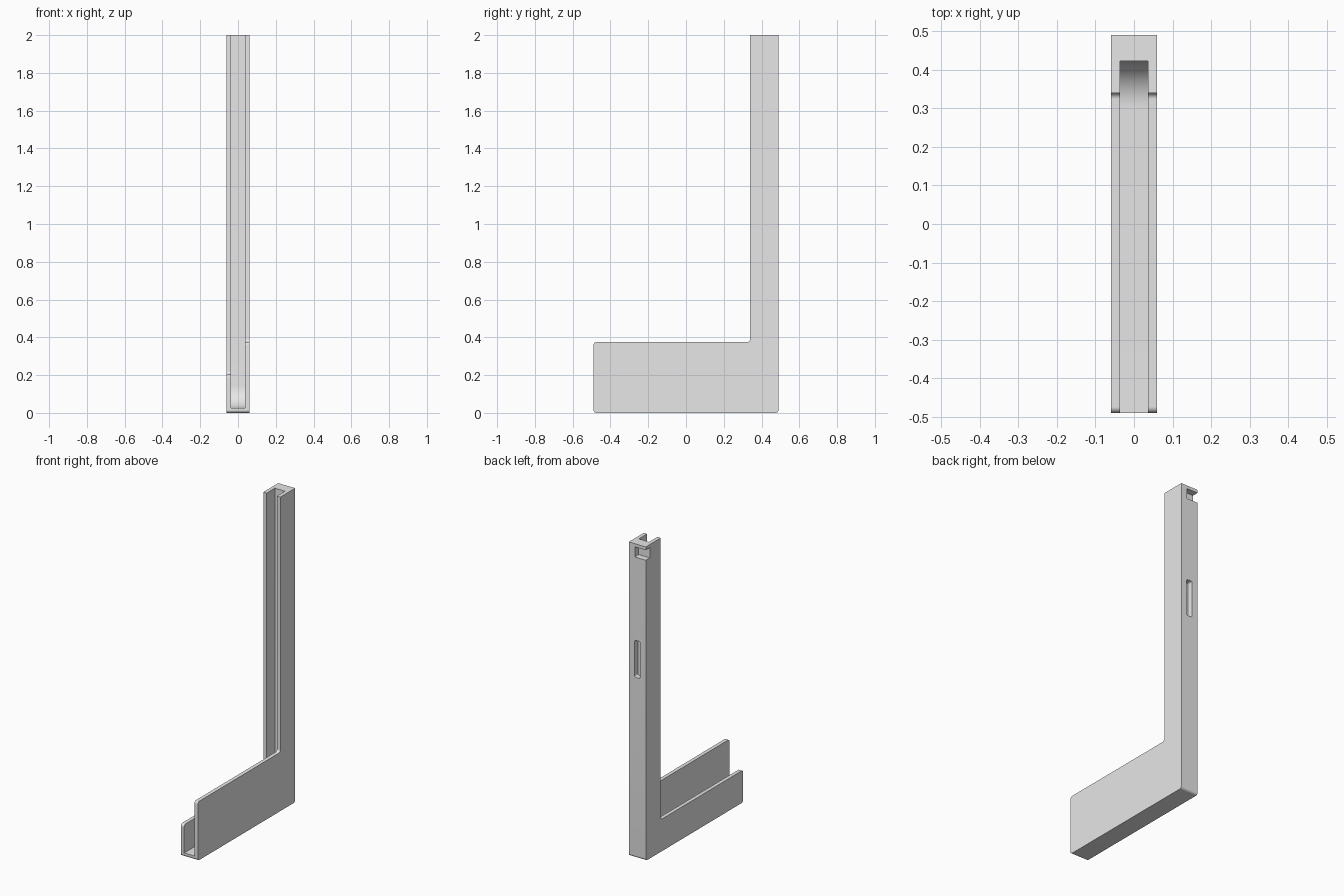
import bpy, bmesh, math
from mathutils import Vector

if "Cube" in bpy.data.objects:
    bpy.data.objects.remove(bpy.data.objects["Cube"])

grey = bpy.data.materials.new("plain grey")
grey.diffuse_color = (0.8, 0.8, 0.8, 1)
grey.use_nodes = True
grey.node_tree.nodes["Principled BSDF"].inputs["Base Color"].default_value = grey.diffuse_color


def rounded(corners, steps=10):
    """Outline from (u, v, radius) right-angled corners."""
    pts = []
    for i, (u, v, r) in enumerate(corners):
        p = Vector((u, v))
        if r == 0:
            pts.append(p)
            continue
        a = (Vector(corners[i - 1][:2]) - p).normalized() * r
        b = (Vector(corners[(i + 1) % len(corners)][:2]) - p).normalized() * r
        for k in range(steps + 1):
            t = math.pi / 2 * k / steps
            pts.append(p + a + b - b * math.cos(t) - a * math.sin(t))
    return pts


def prism(name, outline, lo, hi, axis="x"):
    """Extrude an outline: (y, z) along x, or (x, z) along y."""
    bm = bmesh.new()
    place = (lambda p: (lo, p.x, p.y)) if axis == "x" else (lambda p: (p.x, lo, p.y))
    face = bm.faces.new([bm.verts.new(place(p)) for p in outline])
    ext = bmesh.ops.extrude_face_region(bm, geom=[face])
    move = Vector((hi - lo, 0, 0)) if axis == "x" else Vector((0, hi - lo, 0))
    bmesh.ops.translate(bm, vec=move,
                        verts=[g for g in ext["geom"] if isinstance(g, bmesh.types.BMVert)])
    bmesh.ops.recalc_face_normals(bm, faces=bm.faces)
    me = bpy.data.meshes.new(name)
    bm.to_mesh(me)
    bm.free()
    me.materials.append(grey)
    ob = bpy.data.objects.new(name, me)
    bpy.context.collection.objects.link(ob)
    return ob


def cut(ob, cutter):
    cutter.hide_render = True
    mod = ob.modifiers.new("cut", "BOOLEAN")
    mod.operation = "DIFFERENCE"
    mod.solver = "EXACT"
    mod.object = cutter
    bpy.context.view_layer.objects.active = ob
    bpy.ops.object.modifier_apply(modifier=mod.name)
    bpy.data.objects.remove(cutter)


W, R = 0.06, 0.016   # half width, small edge radius

# L-shaped bracket body
body = prism("bracket_body", rounded([
    (-0.49, 0, R), (0.49, 0, R), (0.49, 2, 0), (0.34, 2, 0),
    (0.34, 0.375, R), (-0.49, 0.375, R)]), -W, W)

# long channel with a curved inner corner, open at the front and top
cut(body, prism("channel_cutter", rounded([
    (-0.6, 0.025, 0), (0.423, 0.025, 0.12), (0.423, 2.1, 0), (-0.6, 2.1, 0)], 16),
    -0.036, 0.036))

# lower wall on the left side
cut(body, prism("low_wall_cutter", rounded([
    (0.34, 0.6, 0), (0.34, 0.205, R), (-0.49, 0.205, R), (-0.49, 0.18, 0),
    (-0.6, 0.18, 0), (-0.6, 0.6, 0)]), -0.1, -0.02))

# finger slot in the back of the post
cut(body, prism("slot_cutter", rounded([
    (-0.02, 1.15, 0.01), (0.02, 1.15, 0.01), (0.02, 1.385, 0.01), (-0.02, 1.385, 0.01)], 5),
    0.455, 0.6, "y"))

# side-entry notch near the top of the post
cut(body, prism("notch_cutter", rounded([
    (-0.1, 1.915, 0), (0.018, 1.915, 0), (0.018, 1.98, 0), (-0.1, 1.98, 0)]),
    0.45, 0.6, "y"))

# smooth the rounded corners, keep the edges sharp
bpy.ops.object.select_all(action="DESELECT")
body.select_set(True)
bpy.context.view_layer.objects.active = body
bpy.ops.object.shade_smooth_by_angle(angle=math.radians(30))
